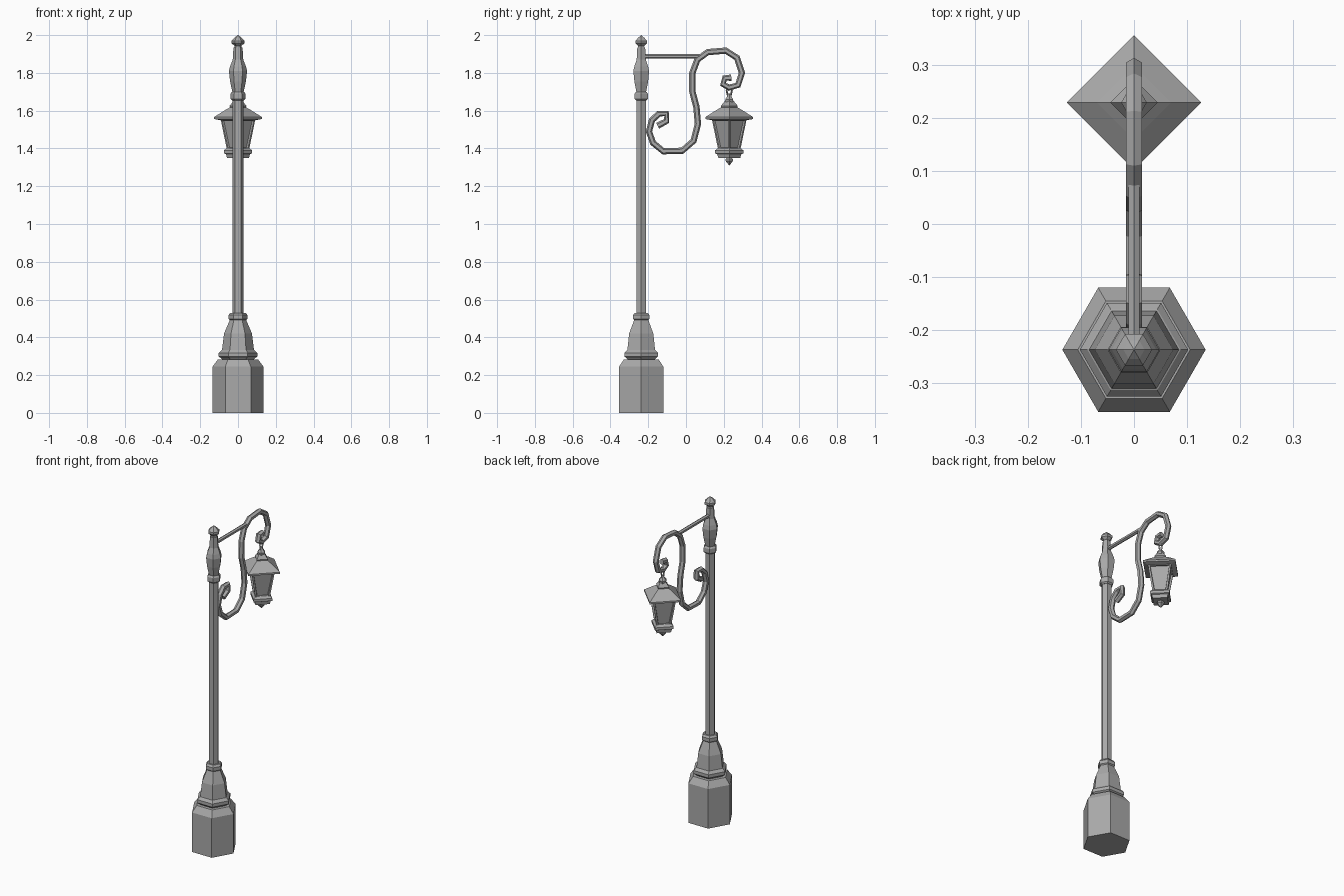
import bpy, bmesh, math
from mathutils import Vector

cube = bpy.data.objects.get("Cube")
if cube:
    bpy.data.objects.remove(cube, do_unlink=True)

POST_Y, LAMP_Y = -0.237, 0.229

iron = bpy.data.materials.new("grey_iron")
iron.use_nodes = True
GREY = (0.4, 0.4, 0.4, 1)
iron.diffuse_color = GREY
iron.node_tree.nodes["Principled BSDF"].inputs["Base Color"].default_value = GREY


def finish(name, bm):
    bmesh.ops.recalc_face_normals(bm, faces=bm.faces)
    mesh = bpy.data.meshes.new(name)
    bm.to_mesh(mesh)
    bm.free()
    mesh.materials.append(iron)
    obj = bpy.data.objects.new(name, mesh)
    bpy.context.collection.objects.link(obj)
    return obj


def skin(bm, rings, closed=False):
    """Join rings of points with quads and cap the ends."""
    loops = [[bm.verts.new(p) for p in ring] for ring in rings]
    n = len(loops[0])
    pairs = list(zip(loops, loops[1:])) + ([(loops[-1], loops[0])] if closed else [])
    sides = [bm.faces.new((a[i], a[(i + 1) % n], b[(i + 1) % n], b[i]))
             for a, b in pairs for i in range(n)]
    if not closed:
        bm.faces.new(loops[0][::-1])
        bm.faces.new(loops[-1])
    return sides


def lathe(name, profile, y, sides, panel=False):
    """Turn a (radius, height) profile; a vertex lies on the x axis."""
    bm = bmesh.new()
    angles = [math.tau * i / sides for i in range(sides)]
    faces = skin(bm, [[(r * math.cos(a), y + r * math.sin(a), z) for a in angles]
                      for r, z in profile])
    if panel:
        bmesh.ops.recalc_face_normals(bm, faces=bm.faces)
        bmesh.ops.inset_individual(bm, faces=faces, thickness=0.014, depth=0)
        bmesh.ops.inset_individual(bm, faces=faces, thickness=0.003, depth=-0.01)
    return finish(name, bm)


def sweep(name, path, radius, sides=6, closed=False):
    """Sweep a polygon along (y, z) points, with a ridge on the outer bend."""
    pts = [Vector((0, y, z)) for y, z in path]
    n, rings, across = len(pts), [], Vector((1, 0, 0))
    for i, p in enumerate(pts):
        before = pts[i - 1] if closed or i else p
        after = pts[(i + 1) % n] if closed or i < n - 1 else p
        normal = (after - before).normalized().cross(across)
        rings.append([p + radius * (normal * math.cos(math.tau * k / sides)
                                    + across * math.sin(math.tau * k / sides))
                      for k in range(sides)])
    bm = bmesh.new()
    skin(bm, rings, closed)
    return finish(name, bm)


# Post: plinth, moulded foot, shaft and turned top
lathe("plinth", [(0.135, 0), (0.135, 0.245), (0.106, 0.283), (0.08, 0.283)], POST_Y, 6)
lathe("foot_moulding", [(0.08, 0.28), (0.09, 0.29), (0.102, 0.298), (0.102, 0.318),
                        (0.088, 0.332), (0.08, 0.335)], POST_Y, 6)
lathe("foot", [(0.085, 0.33), (0.074, 0.42), (0.042, 0.495)], POST_Y, 6)
lathe("lower_collar", [(0.04, 0.488), (0.05, 0.497), (0.05, 0.518), (0.04, 0.53)], POST_Y, 6)
lathe("shaft", [(0.03, 0.5), (0.03, 1.72)], POST_Y, 6)
lathe("upper_collar", [(0.032, 1.655), (0.04, 1.663), (0.04, 1.69), (0.032, 1.7)], POST_Y, 6)
lathe("post_top", [(0.03, 1.7), (0.042, 1.755), (0.048, 1.81), (0.042, 1.835),
                   (0.028, 1.87), (0.024, 1.935)], POST_Y, 6)
lathe("finial", [(0.02, 1.93), (0.018, 1.943), (0.034, 1.957), (0.034, 1.97),
                 (0.02, 1.985), (0.001, 2.0)], POST_Y, 6)

# Bracket: straight tie bar and S-shaped scroll
sweep("tie_bar", [(POST_Y, 1.887), (0.085, 1.887)], 0.012)
sweep("scroll", [(-0.15, 1.52), (-0.103, 1.545), (-0.103, 1.585), (-0.145, 1.583),
                 (-0.18, 1.55), (-0.196, 1.49), (-0.175, 1.43), (-0.12, 1.385),
                 (-0.02, 1.388), (0.04, 1.44), (0.063, 1.53), (0.055, 1.62),
                 (0.034, 1.70), (0.034, 1.80), (0.06, 1.87), (0.115, 1.91),
                 (0.21, 1.918), (0.27, 1.88), (0.296, 1.80), (0.275, 1.735),
                 (0.228, 1.722), (0.196, 1.74), (0.205, 1.772), (0.24, 1.775)], 0.017)

# Hanging link
link = [(LAMP_Y + 0.014 * math.cos(math.tau * i / 6),
         1.705 + 0.033 * math.sin(math.tau * i / 6)) for i in range(6)]
sweep("hanging_link", link, 0.005, 4, True)

# Lantern: knob, roof, panelled body, base ring and pendant
lathe("lantern_knob", [(0.022, 1.645), (0.024, 1.66), (0.01, 1.678), (0.008, 1.69)], LAMP_Y, 6)
lathe("lantern_cap", [(0.04, 1.61), (0.045, 1.625), (0.02, 1.655)], LAMP_Y, 4)
lathe("lantern_roof", [(0.085, 1.548), (0.127, 1.556), (0.127, 1.566), (0.07, 1.602),
                       (0.042, 1.618)], LAMP_Y, 4)
lathe("lantern_body", [(0.058, 1.39), (0.092, 1.555)], LAMP_Y, 4, True)
lathe("lantern_base", [(0.058, 1.35), (0.064, 1.37), (0.075, 1.374), (0.075, 1.39),
                       (0.058, 1.403)], LAMP_Y, 4)
lathe("lantern_pendant", [(0.001, 1.31), (0.022, 1.333), (0.022, 1.343),
                          (0.014, 1.352)], LAMP_Y, 6)
